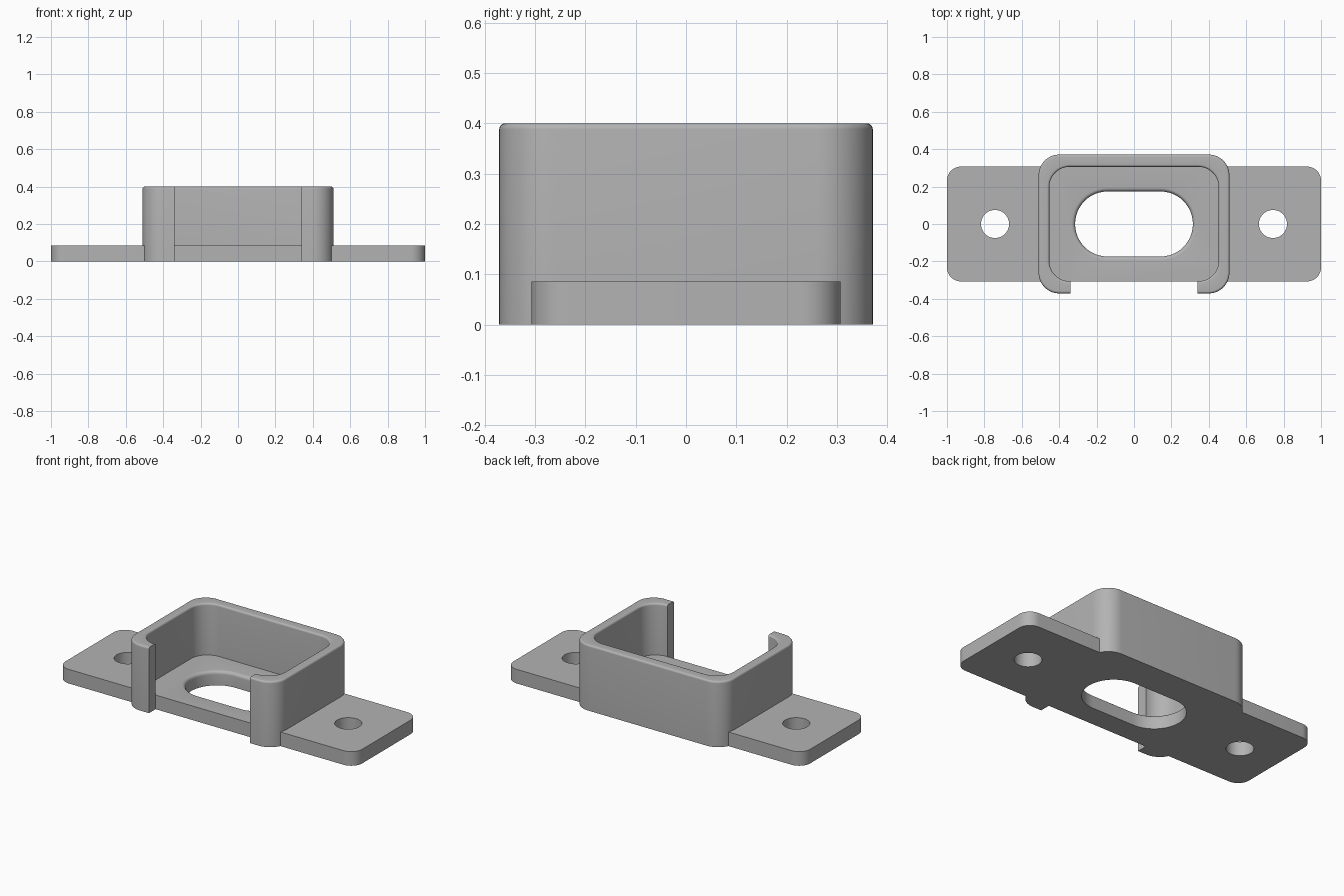
import bpy, bmesh, math

if "Cube" in bpy.data.objects:
    bpy.data.objects.remove(bpy.data.objects["Cube"])

STEPS = 12  # segments per rounded corner


def rounded_rect(hx, hy, r):
    """Counter-clockwise outline of a rectangle with rounded corners."""
    pts = []
    for k, (sx, sy) in enumerate([(1, 1), (-1, 1), (-1, -1), (1, -1)]):
        for i in range(STEPS + 1):
            a = (k + i / STEPS) * math.pi / 2
            pts.append((sx * (hx - r) + r * math.cos(a),
                        sy * (hy - r) + r * math.sin(a)))
    return pts


def loft(name, sections, closed=False, x=0.0):
    """Join stacked rounded outlines (half x, half y, radius, z) into a solid."""
    bm = bmesh.new()
    rings = [[bm.verts.new((px + x, py, z)) for px, py in rounded_rect(hx, hy, r)]
             for hx, hy, r, z in sections]
    pairs = list(zip(rings, rings[1:]))
    if closed:
        pairs.append((rings[-1], rings[0]))
    else:
        bm.faces.new(rings[0][::-1])
        bm.faces.new(rings[-1])
    n = len(rings[0])
    for a, b in pairs:
        for i in range(n):
            j = (i + 1) % n
            bm.faces.new((a[i], a[j], b[j], b[i]))
    bmesh.ops.remove_doubles(bm, verts=bm.verts, dist=1e-5)
    bmesh.ops.recalc_face_normals(bm, faces=bm.faces)
    mesh = bpy.data.meshes.new(name)
    bm.to_mesh(mesh)
    bm.free()
    obj = bpy.data.objects.new(name, mesh)
    bpy.context.collection.objects.link(obj)
    return obj


def combine(target, other, operation):
    """Apply a boolean and discard the second solid."""
    mod = target.modifiers.new("cut", 'BOOLEAN')
    mod.object, mod.operation, mod.solver = other, operation, 'EXACT'
    bpy.ops.object.select_all(action='DESELECT')
    bpy.context.view_layer.objects.active = target
    target.select_set(True)
    bpy.ops.object.modifier_apply(modifier=mod.name)
    bpy.data.objects.remove(other)


grey = bpy.data.materials.new("grey plastic")
grey.diffuse_color = (0.45, 0.45, 0.45, 1)
grey.use_nodes = True
grey.node_tree.nodes["Principled BSDF"].inputs["Base Color"].default_value = grey.diffuse_color

# Flat mounting plate
T = 0.086
bracket = loft("mounting_bracket", [(1.0, 0.307, 0.075, 0), (1.0, 0.307, 0.075, T)])

# Upright wall with rounded rim, lofted from outside over the top to the inside
H, F = 0.40, 0.012
OX, OY, IX, IY, R = 0.51, 0.371, 0.453, 0.306, 0.11
arc = [i * math.pi / 12 for i in range(7)]
sections = [(OX, OY, R, 0)]
for a in arc:
    d = F * (1 - math.cos(a))
    sections.append((OX - d, OY - d, R - d, H - F + F * math.sin(a)))
for a in reversed(arc):
    d = F * (1 - math.cos(a))
    sections.append((IX + d, IY + d, R + d, H - F + F * math.sin(a)))
sections.append((IX, IY, R, 0))
wall = loft("wall", sections, closed=True)

# Front opening in the wall, leaving two lips
bpy.ops.mesh.primitive_cube_add(size=1, location=(0, -0.4, 0.2))
gap = bpy.context.object
gap.scale = (0.68, 0.4, 0.8)
bpy.ops.object.transform_apply(scale=True)
combine(wall, gap, 'DIFFERENCE')
combine(bracket, wall, 'UNION')

# Central slot with a rounded upper edge
SX, SY, SF = 0.315, 0.174, 0.02
sections = [(SX, SY, SY, -0.1)]
for a in arc:
    d = SF * (1 - math.cos(a))
    sections.append((SX + d, SY + d, SY + d, T - SF + SF * math.sin(a)))
sections.append((SX + SF, SY + SF, SY + SF, 0.2))
combine(bracket, loft("slot_cutter", sections), 'DIFFERENCE')

# Screw holes
for side in (-1, 1):
    hole = loft("hole_cutter", [(0.075, 0.075, 0.075, -0.1), (0.075, 0.075, 0.075, 0.2)],
                x=side * 0.743)
    combine(bracket, hole, 'DIFFERENCE')

bracket.data.materials.clear()
bracket.data.materials.append(grey)
bpy.ops.object.shade_smooth_by_angle(angle=math.radians(30))
